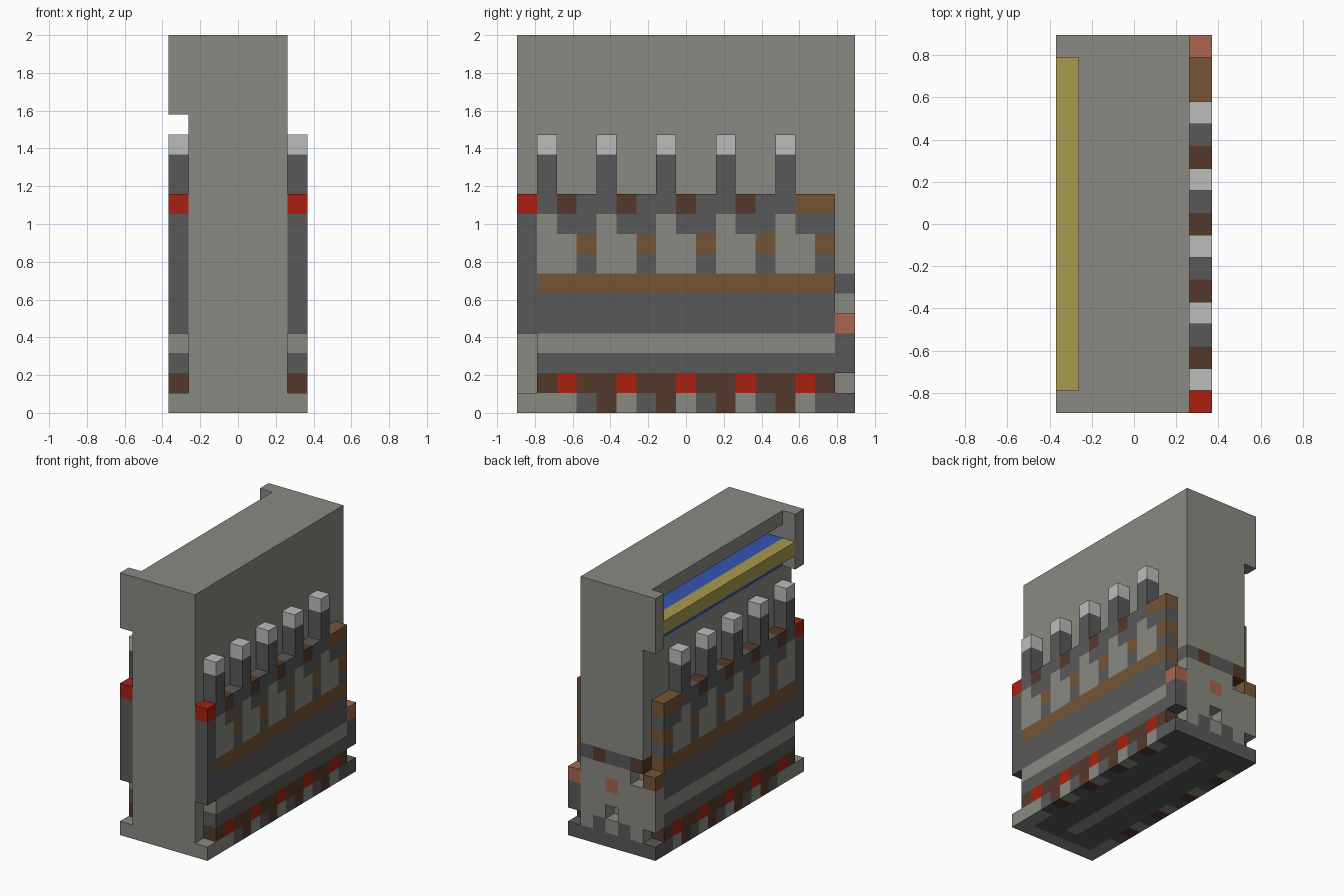
import bpy, bmesh
from mathutils import Vector

cube = bpy.data.objects.get("Cube")
if cube:
    bpy.data.objects.remove(cube)

NX, NY, NZ = 7, 17, 19
U = 2 / NZ

# Palette, given as display hex and converted to linear
PALETTE = {
    "G": ("stone_grey", "898A82"), "D": ("dark_grey", "595959"),
    "W": ("pale_grey", "BBBDBD"), "B": ("dark_brown", "553A2C"),
    "O": ("tan_brown", "755535"), "R": ("red", "A82010"),
    "S": ("salmon", "AB664F"), "Y": ("mustard", "A99B4D"),
    "L": ("blue", "3454B0"),
}
KEYS = list(PALETTE)


def linear(code):
    out = []
    for n in range(3):
        c = int(code[2 * n:2 * n + 2], 16) / 255
        out.append(c / 12.92 if c < 0.04 else ((c + 0.055) / 1.055) ** 2.4)
    return (*out, 1)


MATERIALS = []
for name, code in PALETTE.values():
    m = bpy.data.materials.new(name)
    m.use_nodes = True
    m.diffuse_color = linear(code)
    bsdf = next(n for n in m.node_tree.nodes if n.type == "BSDF_PRINCIPLED")
    bsdf.inputs["Base Color"].default_value = linear(code)
    bsdf.inputs["Roughness"].default_value = 0.8
    MATERIALS.append(m)

cells = {}   # grid position -> (part, colour key)


def fill(part, key, xs, ys, zs):
    for i in xs:
        for j in ys:
            for k in zs:
                cells[i, j, k] = (part, key)


LONG = range(1, NY - 1)
CORE = range(1, NX - 1)
BACK = [NY - 1]

# Main body with dark underside and a light strip along it
fill("body", "G", CORE, range(NY), range(NZ))
fill("body", "D", CORE, range(1, NY), [0])
fill("body", "G", [3], range(2, NY - 2), [0])

# Back face marks
for i, key in zip(CORE, "BDDBD"):
    fill("body", key, [i], BACK, [6])
fill("body", "S", [3], BACK, [4])
fill("body", "D", [2, 4], BACK, [1])
for i, k in ((3, 2), (1, 5)):
    del cells[i, NY - 1, k]

# Window recess with blue floor, mustard sill and end brackets
fill("window", "L", [1, 2], LONG, [15, 16])
for i in (1, 2):
    for j in LONG:
        del cells[i, j, 17]
fill("sill", "Y", [0], LONG, [16])
fill("brackets", "G", [0], [0, NY - 1], range(15, NZ))

# Side panel rows from the ground up, front to back
ROWS = [
    "GGG" + "DBG" * 4 + "DD",
    ".B" + "RBB" * 4 + "RB.",
    "." + "D" * 16,
    "." + "G" * 15 + "D",
    "D" * 16 + "S",
    "D" * 16 + ".",
    "D" + "O" * 15 + ".",
    "D" + "GGD" * 5 + ".",
    "D" + "GGO" * 5 + ".",
    "D" + "GDD" * 5 + ".",
    "R" + "DBD" * 4 + "DOO.",
    "." + "D.." * 5 + ".",
    "." + "D.." * 5 + ".",
    "." + "W.." * 5 + ".",
]
for side, i in (("left", NX - 1), ("right", 0)):
    for k, row in enumerate(ROWS):
        part = side + ("_pins" if k > 10 else "_panel")
        for j, key in enumerate(row):
            if key != ".":
                cells[i, j, k] = (part, key)

# Rear edge of the right panel differs from the left one
fill("right_panel", "G", [0], BACK, range(2, 5))
fill("right_panel", "O", [0], BACK, [5])


# Build each part from the exposed faces of its blocks
def build(part):
    bm = bmesh.new()
    for pos, (owner, key) in cells.items():
        if owner != part:
            continue
        for axis in range(3):
            for sign in (-1, 1):
                n = Vector([sign if a == axis else 0 for a in range(3)])
                if tuple(int(p + d) for p, d in zip(pos, n)) in cells:
                    continue
                u = Vector([1 if a == (axis + 1) % 3 else 0 for a in range(3)])
                v = n.cross(u)
                mid = Vector(pos) + Vector((0.5, 0.5, 0.5)) + n / 2
                mid -= Vector((NX / 2, NY / 2, 0))
                corners = [mid + (u * a + v * b) / 2
                           for a, b in ((-1, -1), (1, -1), (1, 1), (-1, 1))]
                f = bm.faces.new([bm.verts.new(c * U) for c in corners])
                f.material_index = KEYS.index(key)
    bmesh.ops.remove_doubles(bm, verts=bm.verts[:], dist=U / 100)
    bmesh.ops.dissolve_limit(bm, angle_limit=0.02, verts=bm.verts[:],
                             edges=bm.edges[:], delimit={"MATERIAL"})
    me = bpy.data.meshes.new(part)
    for m in MATERIALS:
        me.materials.append(m)
    bm.to_mesh(me)
    bm.free()
    bpy.context.collection.objects.link(bpy.data.objects.new(part, me))


for part in sorted({owner for owner, key in cells.values()}):
    build(part)
